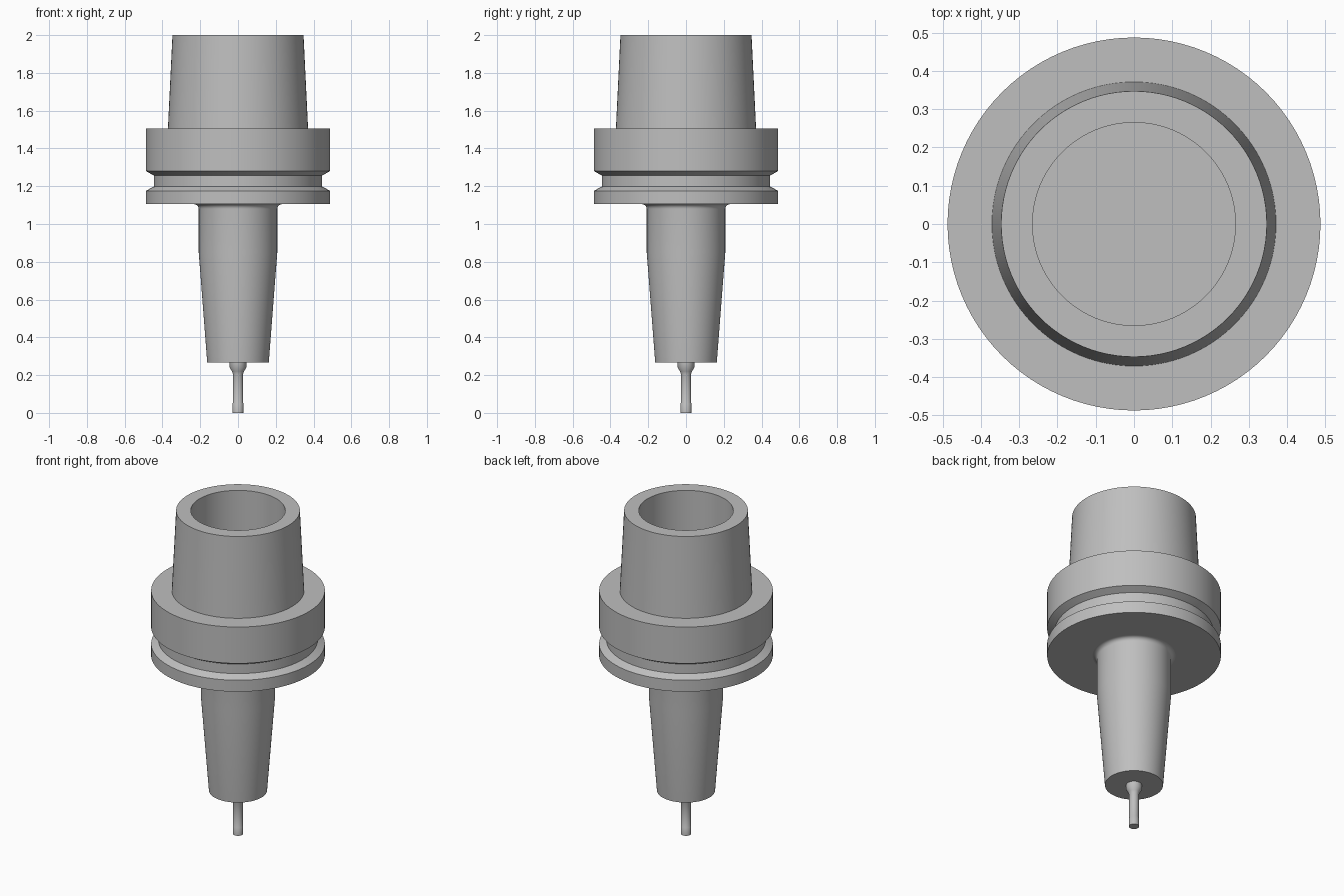
import bpy
import bmesh
from math import cos, sin, pi, radians

SEGMENTS = 96

cube = bpy.data.objects.get("Cube")
if cube:
    bpy.data.objects.remove(cube, do_unlink=True)

# One plain steel grey
steel = bpy.data.materials.new("steel_grey")
steel.use_nodes = True
colour = (0.52, 0.52, 0.52, 1)
steel.diffuse_color = colour
steel.node_tree.nodes["Principled BSDF"].inputs["Base Color"].default_value = colour


def lathe(name, profile):
    """Turn (radius, height) points, listed from the bottom up, about z."""
    bm = bmesh.new()
    rings = []
    for r, z in profile:
        rings.append([bm.verts.new((r * cos(2 * pi * j / SEGMENTS),
                                    r * sin(2 * pi * j / SEGMENTS), z))
                      for j in range(SEGMENTS)])
    for low, high in zip(rings, rings[1:]):
        for j in range(SEGMENTS):
            k = (j + 1) % SEGMENTS
            bm.faces.new((low[j], low[k], high[k], high[j]))
    bmesh.ops.remove_doubles(bm, verts=bm.verts[:], dist=1e-5)
    mesh = bpy.data.meshes.new(name)
    bm.to_mesh(mesh)
    bm.free()
    mesh.materials.append(steel)
    obj = bpy.data.objects.new(name, mesh)
    bpy.context.collection.objects.link(obj)
    bpy.ops.object.select_all(action="DESELECT")
    obj.select_set(True)
    bpy.context.view_layer.objects.active = obj
    bpy.ops.object.shade_smooth_by_angle(angle=radians(35))
    return obj


# Cutting tool: tip, slim neck, cone and thicker shaft
lathe("cutting_tool", [(0, 0), (0.029, 0), (0.029, 0.05), (0.027, 0.053),
                       (0.027, 0.205), (0.032, 0.22), (0.044, 0.24),
                       (0.044, 0.268)])

# Tapered nose with a rounded fillet under the flange
fillet = 0.025
nose_top = 1.105
nose = [(0.044, 0.268), (0.163, 0.268), (0.208, 0.85)]
for i in range(7):
    a = pi / 2 * i / 6
    nose.append((0.208 + fillet * (1 - cos(a)), nose_top - fillet * (1 - sin(a))))
lathe("tapered_nose", nose)

# Flange with the gripper groove
lathe("grooved_flange", [(0.208 + fillet, nose_top), (0.487, nose_top),
                         (0.487, 1.176), (0.446, 1.198), (0.446, 1.257),
                         (0.487, 1.28), (0.487, 1.505), (0.371, 1.505)])

# Hollow taper shank
lathe("hollow_shank", [(0.371, 1.505), (0.347, 2), (0.265, 2),
                       (0.265, 1.505), (0, 1.505)])
